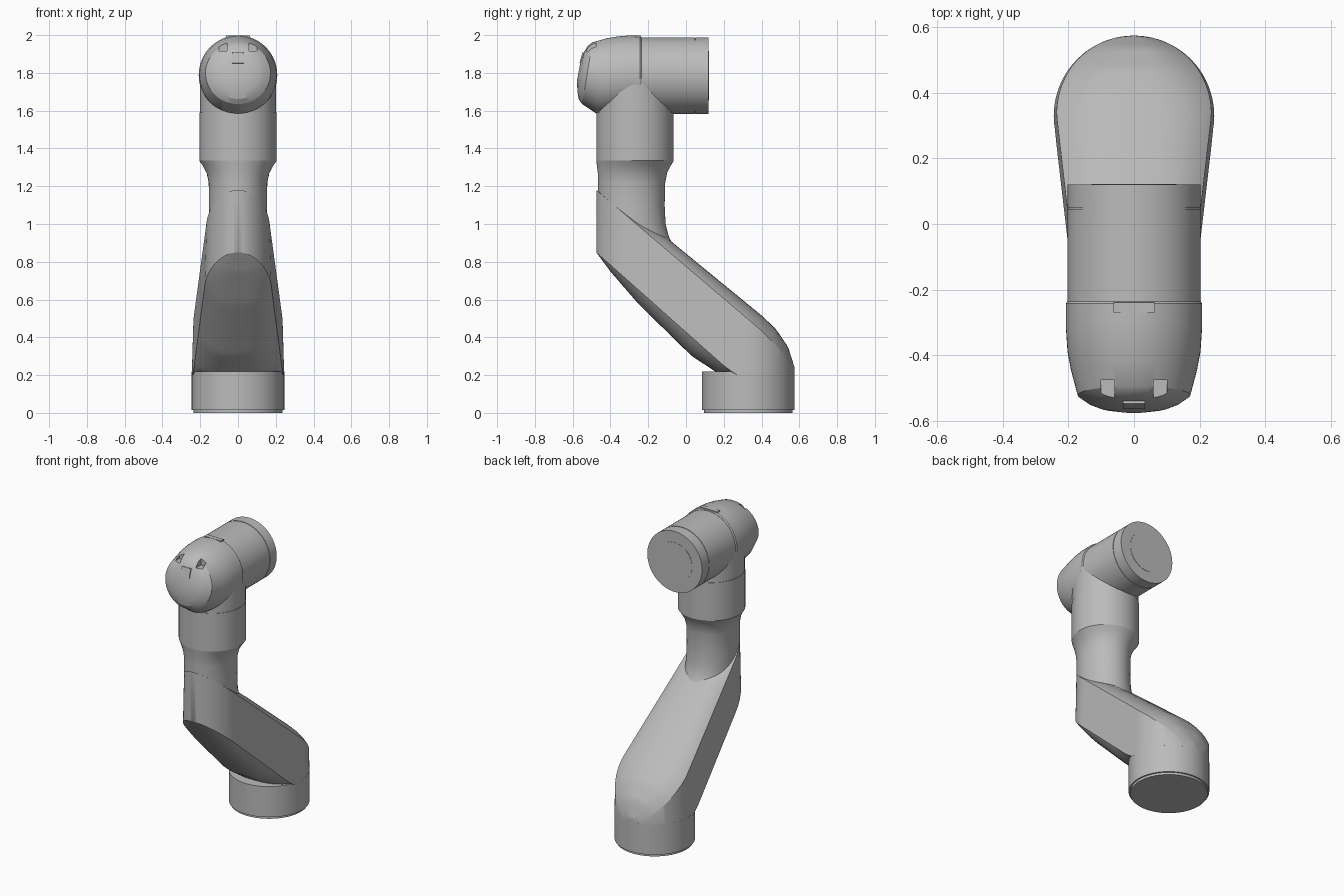
import bpy, bmesh
from math import sin, cos, pi, sqrt, radians

cube = bpy.data.objects.get("Cube")
if cube:
    bpy.data.objects.remove(cube, do_unlink=True)

grey = bpy.data.materials.new("satin grey")
grey.use_nodes = True
COLOUR = (0.5, 0.5, 0.5, 1)
grey.diffuse_color = COLOUR
grey.node_tree.nodes["Principled BSDF"].inputs["Base Color"].default_value = COLOUR


def finish(name, bm, angle=30):
    """Turn a bmesh into a smooth-shaded grey object."""
    bmesh.ops.remove_doubles(bm, verts=bm.verts, dist=0.0002)
    bmesh.ops.recalc_face_normals(bm, faces=bm.faces)
    mesh = bpy.data.meshes.new(name)
    bm.to_mesh(mesh)
    bm.free()
    mesh.materials.append(grey)
    obj = bpy.data.objects.new(name, mesh)
    bpy.context.collection.objects.link(obj)
    bpy.ops.object.select_all(action='DESELECT')
    obj.select_set(True)
    bpy.context.view_layer.objects.active = obj
    bpy.ops.object.shade_smooth_by_angle(angle=radians(angle))
    return obj


def loft(name, rings, angle=30):
    """Skin a list of closed rings and cap both ends."""
    bm = bmesh.new()
    loops = [[bm.verts.new(p) for p in ring] for ring in rings]
    n = len(loops[0])
    for a, b in zip(loops, loops[1:]):
        for i in range(n):
            j = (i + 1) % n
            bm.faces.new((a[i], a[j], b[j], b[i]))
    bm.faces.new(loops[0])
    bm.faces.new(loops[-1])
    return finish(name, bm, angle)


def oval(rx, p, q, n=64):
    """Ring with half-width rx whose extremes at x = 0 are the (y, z) points p and q."""
    ring = []
    for i in range(n):
        t = 2 * pi * i / n
        k = (1 + cos(t)) / 2
        ring.append((rx * sin(t), q[0] + k * (p[0] - q[0]), q[1] + k * (p[1] - q[1])))
    return ring


def upright(name, sections):
    """Loft of level ovals: (z, half-width, front y, back y)."""
    return loft(name, [oval(w, (f, z), (b, z)) for z, w, f, b in sections])


def barrel(name, sections, zc=1.785):
    """Loft of round sections along y: (y, radius)."""
    return loft(name, [oval(r, (y, zc + r), (y, zc - r)) for y, r in sections])


def box(name, size, loc, tilt=0):
    bpy.ops.mesh.primitive_cube_add(size=1, location=loc, rotation=(radians(tilt), 0, 0))
    obj = bpy.context.object
    obj.name = name
    obj.scale = size
    obj.data.materials.append(grey)
    return obj


def interp(table, y):
    for (a, za), (b, zb) in zip(table, table[1:]):
        if y <= b:
            return za + (zb - za) * max(0, y - a) / (b - a)
    return table[-1][1]


# Base: round foot with a recessed lip
upright("base_lip", [(0, .235, .095, .565), (.02, .235, .095, .565)])
upright("base_collar", [(z, .245, .085, .575) for z in (.015, .22)])

# Sloping arm: flat leaning sides, arched top and underside, rounded ends
FRONT, BACK = -.475, .575
EDGE_TOP = [(FRONT, 1.18), (.40, .435), (.48, .355), (.54, .28), (BACK, .2)]
BULGE_TOP = [(FRONT, 0), (-.1, .065), (.38, .08), (.47, .085), (.54, .07), (BACK, .04)]
EDGE_LOW = [(FRONT, .85), (.2, .25), (.27, .2), (BACK, .2)]
BULGE_LOW = [(FRONT, 0), (-.4, .035), (-.25, .075), (.03, .1), (.2, .06), (.3, 0)]


def end_round(y):
    if y < -.28:
        return sqrt(max(0, 1 - ((y + .28) / .195) ** 2))
    if y > .33:
        return sqrt(max(0, 1 - ((y - .33) / .245) ** 2))
    return 1


def half_width(y, z):
    return (.245 - .03 * (z - .2) - .09 * max(0, .33 - y)) * end_round(y)


rings = []
STEPS, ACROSS = 64, 20
for s in range(STEPS + 1):
    y = (FRONT + BACK) / 2 - (BACK - FRONT) / 2 * cos(pi * s / STEPS)
    zt, zb = interp(EDGE_TOP, y), interp(EDGE_LOW, y)
    ht, hb = interp(BULGE_TOP, y), interp(BULGE_LOW, y)
    wt, wb = half_width(y, zt), half_width(y, zb)
    ts = [sin(pi * (i / ACROSS - .5)) for i in range(ACROSS + 1)]
    top = [(wt * t, y, zt + ht * (1 - abs(t) ** 3)) for t in ts]
    low = [(wb * t, y, max(.19, zb - hb * (1 - abs(t) ** 3))) for t in reversed(ts)]
    rings.append(top + low)
loft("sloping_arm", rings, 25)

# Neck flaring into the upright collar
upright("neck", [(.82, .15, -.42, 0), (.88, .152, -.44, -.06), (.93, .153, -.45, -.09),
                 (1.0, .154, -.46, -.108), (1.1, .154, -.465, -.113), (1.22, .155, -.465, -.11),
                 (1.27, .166, -.467, -.1), (1.31, .187, -.472, -.08), (1.335, .205, -.475, -.065)])
upright("upright_collar", [(z, .205, -.475, -.065) for z in (1.335, 1.59)])
upright("collar_upper", [(z, .202, -.472, -.068) for z in (1.58, 1.785)])

# Horizontal joint housing with a seam and a flat rear end
barrel("joint_housing", [(-.3, .203), (.044, .203), (.044, .2), (.05, .2), (.05, .203), (.12, .203)])
barrel("rear_disc", [(.115, .13), (.122, .13)])

# Domed front cap with a tilted face
cap = loft("front_cap", [oval(w, p, q) for w, p, q in (
    (.203, (-.236, 1.99), (-.236, 1.582)), (.208, (-.243, 1.997), (-.243, 1.578)),
    (.208, (-.30, 1.998), (-.33, 1.578)), (.203, (-.36, 1.993), (-.42, 1.578)),
    (.192, (-.42, 1.983), (-.475, 1.585)), (.172, (-.495, 1.962), (-.55, 1.635)),
    (.143, (-.518, 1.945), (-.568, 1.662)), (.11, (-.54, 1.91), (-.575, 1.70)),
    (.05, (-.56, 1.85), (-.577, 1.76)))], 22)

# Two slots cut into the upper rim of the cap
for side in (-1, 1):
    cutter = box("slot_cutter", (.042, .1, .12), (side * .08, -.526, 1.975))
    cutter.hide_render = True
    mod = cap.modifiers.new("slot", 'BOOLEAN')
    mod.object = cutter
    mod.solver = 'EXACT'
    bpy.context.view_layer.objects.active = cap
    bpy.ops.object.modifier_apply(modifier=mod.name)
    bpy.data.objects.remove(cutter, do_unlink=True)

# Small face plate and the latch on the top seam
box("face_plate", (.066, .008, .06), (0, -.552, 1.88), -16)
box("seam_latch", (.125, .03, .008), (0, -.255, 1.994))
